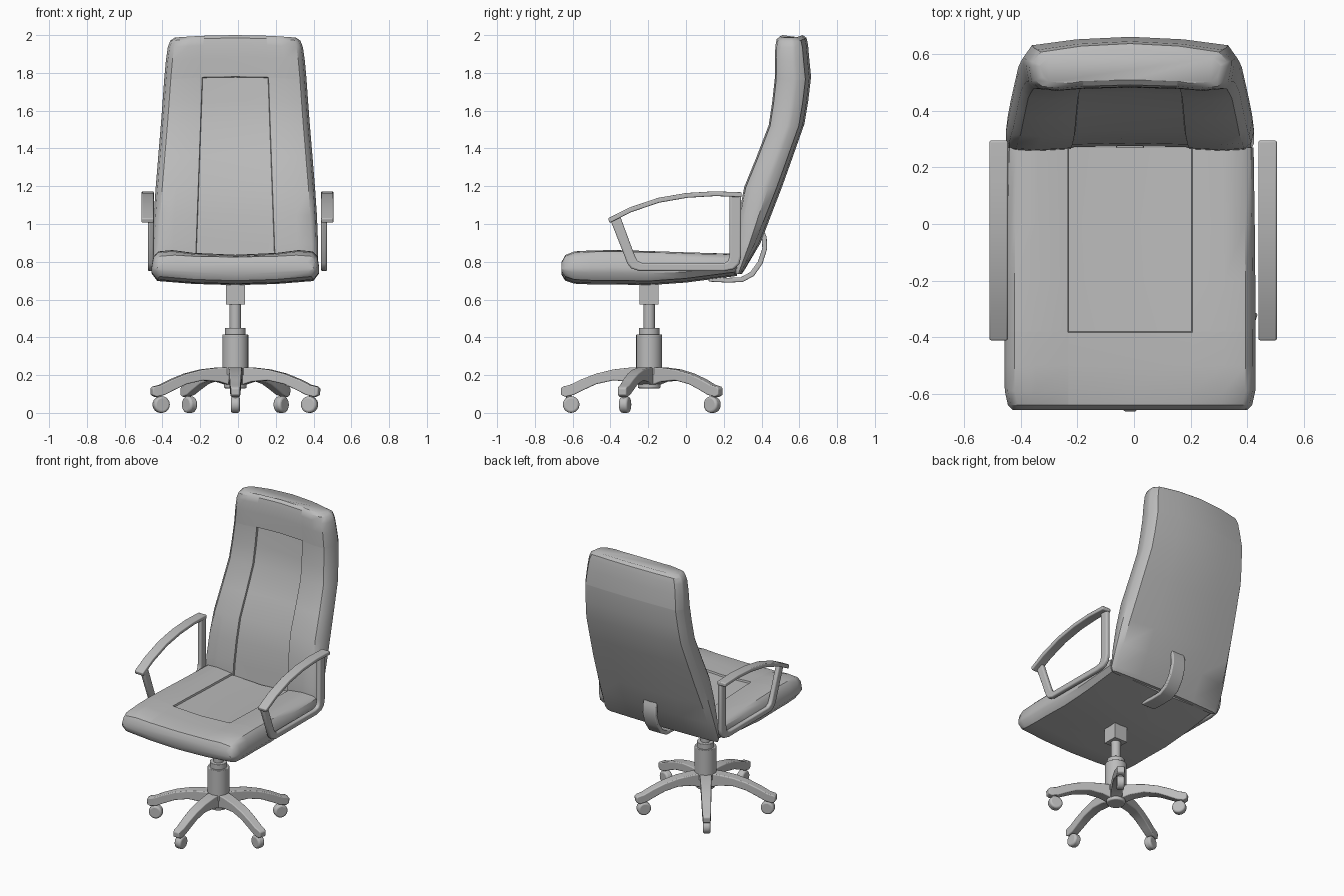
import bpy, bmesh, math
from mathutils import Matrix

if "Cube" in bpy.data.objects:
    bpy.data.objects.remove(bpy.data.objects["Cube"], do_unlink=True)

grey = bpy.data.materials.new("plain_grey")
grey.use_nodes = True
GREY = (0.5, 0.5, 0.5, 1)
grey.diffuse_color = GREY
grey.node_tree.nodes["Principled BSDF"].inputs["Base Color"].default_value = GREY

CX, CY = -0.014, -0.195     # centre line of the chair, depth of the column


def finish(name, bm, bevel=0.0, matrix=Matrix()):
    """Turn a bmesh into a smooth shaded object with optional rounded edges."""
    bmesh.ops.recalc_face_normals(bm, faces=bm.faces)
    mesh = bpy.data.meshes.new(name)
    bm.to_mesh(mesh)
    bm.free()
    mesh.materials.append(grey)
    obj = bpy.data.objects.new(name, mesh)
    obj.matrix_world = matrix
    bpy.context.collection.objects.link(obj)
    if bevel:
        mod = obj.modifiers.new("rounding", "BEVEL")
        mod.width = bevel
        mod.segments = 3
        mod.angle_limit = math.radians(40)
    bpy.ops.object.select_all(action="DESELECT")
    obj.select_set(True)
    bpy.context.view_layer.objects.active = obj
    bpy.ops.object.shade_smooth_by_angle(angle=math.radians(38))
    return obj


def loft(name, rings, bevel=0.0, matrix=Matrix()):
    """Skin a row of equal closed rings and cap both ends."""
    bm = bmesh.new()
    rows = [[bm.verts.new(p) for p in ring] for ring in rings]
    n = len(rows[0])
    for a, b in zip(rows, rows[1:]):
        for i in range(n):
            j = (i + 1) % n
            bm.faces.new((a[i], a[j], b[j], b[i]))
    bm.faces.new(rows[0])
    bm.faces.new(rows[-1])
    return finish(name, bm, bevel, matrix)


def strip(name, outer, inner, x0, x1, bevel, matrix=Matrix(), taper=1.0):
    """Bar between two side outlines of (y, z) points, x0 to x1 wide."""
    rings = []
    for i, (o, q) in enumerate(zip(outer, inner)):
        k = 1 + (taper - 1) * i / (len(outer) - 1)
        rings.append([(x0 * k, *o), (x1 * k, *o), (x1 * k, *q), (x0 * k, *q)])
    return loft(name, rings, bevel, matrix)


def cylinder(name, r, z0, z1, bevel=0.0, matrix=Matrix(), sides=24):
    bm = bmesh.new()
    bmesh.ops.create_cone(bm, cap_ends=True, segments=sides, radius1=r, radius2=r,
                          depth=z1 - z0, matrix=Matrix.Translation((0, 0, (z0 + z1) / 2)))
    return finish(name, bm, bevel, matrix)


def cushion_section(w, face, rear, panel, sink, dip, bow):
    """Cushion outline as (x, depth): sunken panel, rounded sides, bowed rear."""
    t = rear - face
    s = math.copysign(1, t)
    bow = s * min(bow, abs(t) * 0.25)
    half = [(0, face + s * (dip + sink)),
            (panel, face + s * (dip * 0.6 + sink)),
            (panel + 0.003, face + s * dip * 0.6),
            (w - 0.11, face),
            (w - 0.035, face + 0.04 * t),
            (w - 0.01, face + 0.18 * t),
            (w, face + 0.5 * t),
            (w, rear - bow - 0.22 * t),
            (w - 0.03, rear - bow),
            (w * 0.5, rear - bow * 0.3),
            (0, rear)]
    return half + [(-x, v) for x, v in reversed(half[1:-1])]


column = Matrix.Translation((CX, CY, 0))
centre = Matrix.Translation((CX, 0, 0))

# Seat cushion: depth, half width, top, underside, panel sink
seat = [(-0.658, 0.415, 0.80, 0.73, 0), (-0.64, 0.432, 0.835, 0.70, 0),
        (-0.59, 0.443, 0.855, 0.684, 0), (-0.5, 0.444, 0.86, 0.68, 0),
        (-0.383, 0.444, 0.862, 0.68, 0), (-0.38, 0.444, 0.862, 0.68, 0.012),
        (-0.2, 0.443, 0.857, 0.676, 0.012), (0, 0.441, 0.85, 0.69, 0.012),
        (0.27, 0.437, 0.842, 0.725, 0.012)]
rings = []
for y, w, top, low, sink in seat:
    dip = 0.025 if y > -0.62 else 0.01
    rings.append([(x, y, z) for x, z in cushion_section(w, top, low, 0.217, sink, dip, 0.022)])
loft("seat_cushion", rings, matrix=centre)

# Backrest: height, half width, front, rear, panel sink
back = [(0.735, 0.425, 0.258, 0.295, 0.006), (0.76, 0.438, 0.255, 0.312, 0.012),
        (0.9, 0.438, 0.262, 0.395, 0.012), (1.05, 0.432, 0.28, 0.452, 0.012),
        (1.2, 0.422, 0.308, 0.51, 0.012), (1.36, 0.409, 0.373, 0.567, 0.012),
        (1.53, 0.395, 0.438, 0.627, 0.012), (1.65, 0.386, 0.456, 0.647, 0.012),
        (1.777, 0.377, 0.47, 0.662, 0.012), (1.78, 0.377, 0.47, 0.662, 0),
        (1.88, 0.368, 0.471, 0.652, 0), (1.95, 0.358, 0.473, 0.646, 0),
        (1.985, 0.345, 0.48, 0.638, 0), (2.0, 0.32, 0.498, 0.618, 0)]
rings = []
for z, w, front, rear, sink in back:
    panel = 0.208 - 0.036 * (z - 0.8)
    section = cushion_section(w, front, rear, panel, sink, 0.012, 0.03)
    rings.append([(x, y, z - 0.012 * (z - 0.7) * (x / 0.35) ** 2) for x, y in section])
loft("backrest", rings, matrix=centre)

# Curved bracket joining the seat to the backrest
strip("back_bracket",
      [(0.12, 0.695), (0.22, 0.69), (0.30, 0.693), (0.36, 0.725), (0.405, 0.79),
       (0.43, 0.87), (0.427, 0.93), (0.405, 0.985)],
      [(0.12, 0.72), (0.22, 0.715), (0.29, 0.718), (0.34, 0.745), (0.38, 0.80),
       (0.404, 0.87), (0.402, 0.92), (0.38, 0.97)],
      -0.05, 0.05, 0.006, centre)

# Armrests: arched pad on a looped frame, one for each side
for side, word in ((1, "left"), (-1, "right")):
    place = Matrix.Translation((-0.003, 0, 0))
    arch = [(-0.413, 1.03), (-0.3, 1.087), (-0.15, 1.138), (0, 1.164),
            (0.15, 1.173), (0.295, 1.168)]
    under = [(y + 0.008, z - 0.025) for y, z in arch[:-1]] + [(0.295, 1.142)]
    strip(word + "_arm_pad", arch, under, side * 0.443, side * 0.508, 0.006, place)
    strip(word + "_arm_frame",
          [(-0.4, 1.02), (-0.345, 0.88), (-0.31, 0.79), (-0.29, 0.765), (-0.25, 0.752),
           (0.2, 0.75), (0.255, 0.762), (0.283, 0.79), (0.292, 0.83), (0.292, 1.155)],
          [(-0.35, 1.045), (-0.3, 0.91), (-0.27, 0.83), (-0.257, 0.806), (-0.23, 0.792),
           (0.18, 0.79), (0.212, 0.795), (0.225, 0.81), (0.23, 0.84), (0.23, 1.155)],
          side * 0.443, side * 0.474, 0.01, place)

# Gas lift column
cylinder("hub_foot", 0.06, 0.13, 0.22, 0.008, column)
cylinder("hub", 0.069, 0.2, 0.415, 0.004, column)
cylinder("hub_collar", 0.055, 0.41, 0.45, 0.003, column)
cylinder("lift_rod", 0.031, 0.44, 0.58, 0, column)
strip("seat_mount", [(-0.05, 0.695), (0.05, 0.695)], [(-0.05, 0.575), (0.05, 0.575)],
      -0.05, 0.05, 0, column)

# Five legs with wheels, the first one pointing forward
wheel_turn = Matrix.Rotation(math.pi / 2, 4, "Y")
for i in range(5):
    turn = column @ Matrix.Rotation(math.pi + i * math.tau / 5, 4, "Z")
    tag = "_" + str(i + 1)
    strip("leg" + tag,
          [(0.02, 0.242), (0.1, 0.24), (0.19, 0.23), (0.28, 0.208), (0.36, 0.177),
           (0.42, 0.148), (0.455, 0.14), (0.468, 0.13)],
          [(0.02, 0.14), (0.1, 0.165), (0.19, 0.172), (0.28, 0.152), (0.35, 0.12),
           (0.4, 0.095), (0.445, 0.085), (0.466, 0.095)],
          -0.038, 0.038, 0.006, turn, 0.6)
    cylinder("wheel_stem" + tag, 0.014, 0.05, 0.11, 0,
             turn @ Matrix.Translation((0, 0.425, 0)), 12)
    cylinder("wheel" + tag, 0.044, -0.024, 0.024, 0.012,
             turn @ Matrix.Translation((0, 0.413, 0.044)) @ wheel_turn)
